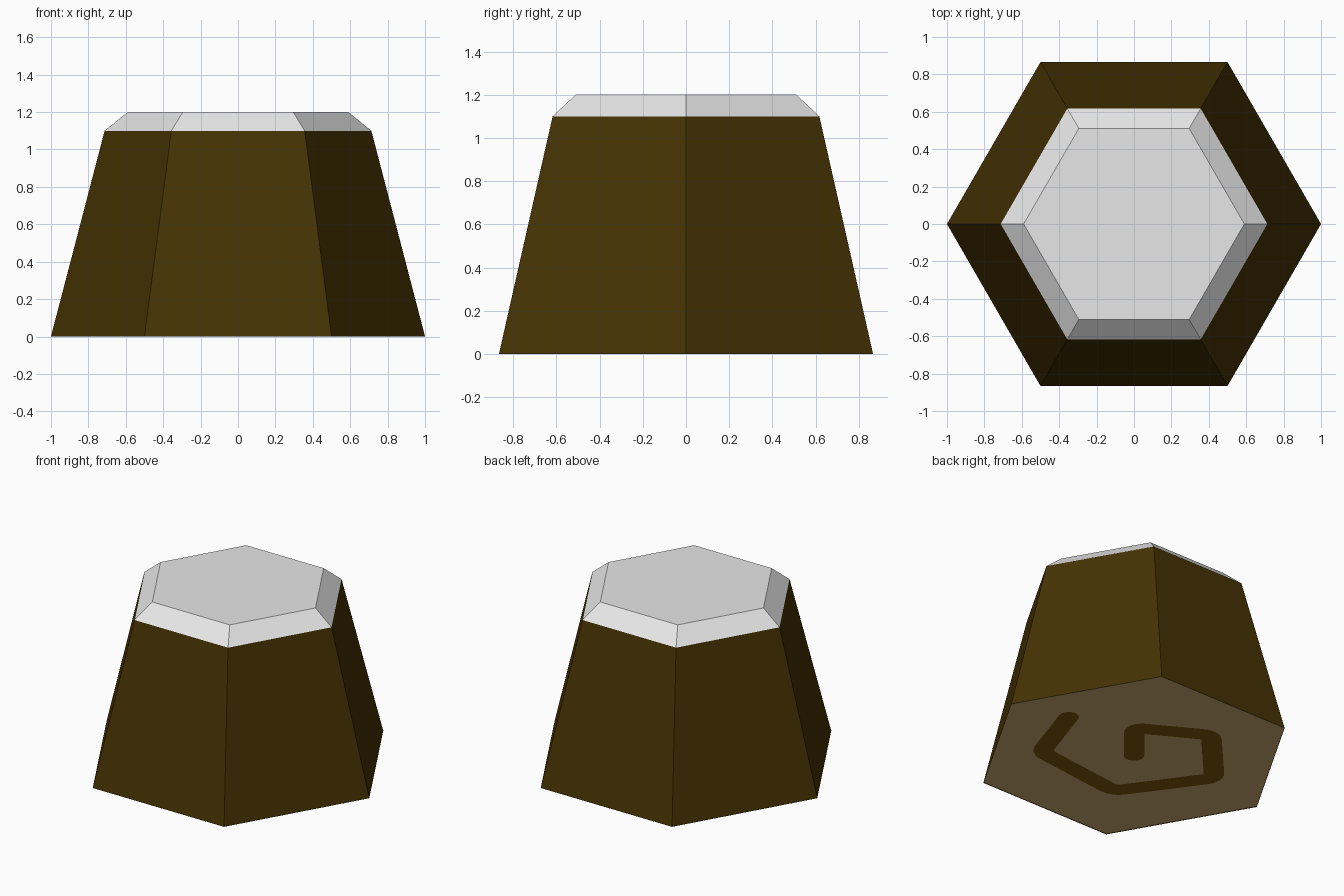
import bpy
import bmesh
import math
from mathutils import Vector

if "Cube" in bpy.data.objects:
    bpy.data.objects.remove(bpy.data.objects["Cube"])


def material(name, rgb):
    m = bpy.data.materials.new(name)
    m.diffuse_color = (*rgb, 1.0)
    m.use_nodes = True
    m.node_tree.nodes["Principled BSDF"].inputs["Base Color"].default_value = m.diffuse_color
    return m


brown = material("dark brown", (0.061, 0.033, 0.001))
white = material("off white", (0.8, 0.8, 0.8))
tan = material("tan", (0.61, 0.425, 0.18))
mid_brown = material("mid brown", (0.21, 0.098, 0.003))


def finish(bm, name, mat):
    mesh = bpy.data.meshes.new(name)
    bm.to_mesh(mesh)
    bm.free()
    mesh.materials.append(mat)
    obj = bpy.data.objects.new(name, mesh)
    bpy.context.collection.objects.link(obj)
    return obj


def hex_ring(bm, radius, z):
    return [bm.verts.new((radius * math.cos(math.radians(60 * i)),
                          radius * math.sin(math.radians(60 * i)), z)) for i in range(6)]


def hex_sides(bm, low, high):
    for i in range(6):
        j = (i + 1) % 6
        bm.faces.new((low[i], low[j], high[j], high[i]))


# Tapered body sides
bm = bmesh.new()
hex_sides(bm, hex_ring(bm, 1.0, 0.0), hex_ring(bm, 0.713, 1.1))
finish(bm, "body", brown)

# Chamfered pale cap
bm = bmesh.new()
rim, top = hex_ring(bm, 0.713, 1.1), hex_ring(bm, 0.59, 1.2)
hex_sides(bm, rim, top)
bm.faces.new(top)
finish(bm, "cap", white)

# Underside, a hair above the ground so the spiral sits flush
bm = bmesh.new()
bm.faces.new(hex_ring(bm, 0.999, 0.004)[::-1])
finish(bm, "underside", tan)

# Painted angular spiral: centreline with rounded corners
HALF = 0.064
corners = [Vector(p) for p in ((0, 0), (0.219, 0.265), (-0.205, 0.505), (-0.565, 0.106),
                               (-0.186, -0.417), (0.472, -0.338), (0.62, 0.105))]
path = [corners[0]]
for a, b, c in zip(corners, corners[1:], corners[2:]):
    p = b + (a - b).normalized() * 0.065
    q = b + (c - b).normalized() * 0.065
    for k in range(7):
        t = k / 6
        path.append(p * (1 - t) ** 2 + b * 2 * t * (1 - t) + q * t * t)
path.append(corners[-1])

# Ribbon along the path with round ends
bm = bmesh.new()
pairs = []
for i, p in enumerate(path):
    d = (path[min(i + 1, len(path) - 1)] - path[max(i - 1, 0)]).normalized()
    n = Vector((-d.y, d.x)) * HALF
    pairs.append([bm.verts.new((*(p + s * n), 0.0)) for s in (1, -1)])
for (l0, r0), (l1, r1) in zip(pairs, pairs[1:]):
    bm.faces.new((l0, l1, r1, r0))
for p, d, (l, r) in ((path[0], path[0] - path[1], pairs[0]),
                     (path[-1], path[-1] - path[-2], pairs[-1])):
    d = d.normalized() * HALF
    n = l.co.xy - p
    arc = [bm.verts.new((*(p + n * math.cos(a) + d * math.sin(a)), 0.0))
           for a in (math.pi * k / 10 for k in range(1, 10))]
    bm.faces.new([l] + arc + [r])
bm.normal_update()
for f in bm.faces:
    if f.normal.z > 0:
        f.normal_flip()
finish(bm, "underside_spiral", mid_brown)
